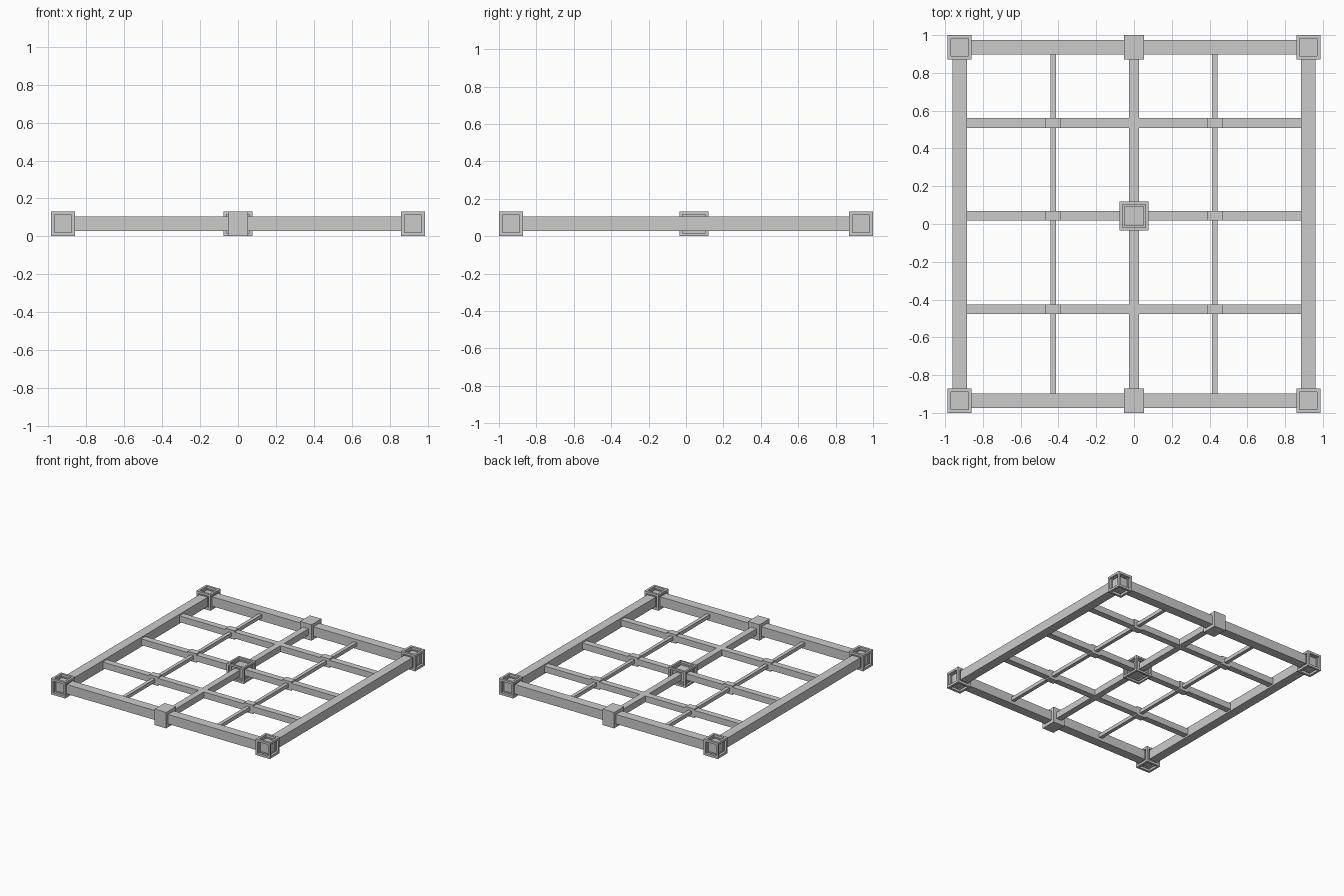
import bpy, bmesh

if "Cube" in bpy.data.objects:
    bpy.data.objects.remove(bpy.data.objects["Cube"])

ZC = 0.066          # mid height of the whole lattice
CX, CY = 0.923, 0.936   # corner centres


def box(name, loc, size, inset=0.0, depth=0.0):
    """Box from centre and size; optional recessed panel in every face."""
    bm = bmesh.new()
    bmesh.ops.create_cube(bm, size=1.0)
    bmesh.ops.scale(bm, vec=size, verts=bm.verts)
    if inset:
        for f in list(bm.faces):
            n = f.normal.copy()
            bmesh.ops.inset_region(bm, faces=[f], thickness=inset)
            r = bmesh.ops.extrude_discrete_faces(bm, faces=[f])
            for nf in r["faces"]:
                bmesh.ops.translate(bm, vec=-n * depth, verts=nf.verts)
    bm.normal_update()
    me = bpy.data.meshes.new(name)
    bm.to_mesh(me)
    bm.free()
    ob = bpy.data.objects.new(name, me)
    ob.location = loc
    bpy.context.collection.objects.link(ob)
    return ob


# Outer frame: corner blocks, rails and mid-rail blocks
for s in (-1, 1):
    side = "right" if s > 0 else "left"
    end = "back" if s > 0 else "front"
    for t in (-1, 1):
        e = "back" if t > 0 else "front"
        box(f"corner_block_{e}_{side}", (s * CX, t * CY, ZC),
            (0.128, 0.128, 0.130), 0.026, 0.026)
    box(f"rail_{side}", (s * CX, 0, ZC), (0.076, 2 * CY - 0.12, 0.077))
    box(f"rail_{end}", (0, s * CY, ZC), (2 * CX - 0.12, 0.076, 0.077))
    box(f"mid_block_{end}", (0, s * CY, ZC), (0.104, 0.128, 0.130))

# Lattice: spine, crossbars, thin bars and their joints
box("centre_spine", (0, 0, ZC), (0.051, 1.76, 0.051))
for y in (0.535, 0.044, -0.451):
    box("crossbar", (0, y, ZC), (1.774, 0.051, 0.051))
    for x in (-0.428, 0.428):
        box("bar_joint", (x, y, ZC), (0.08, 0.052, 0.072))
for x in (-0.428, 0.428):
    box("thin_bar", (x, 0, ZC), (0.029, 1.80, 0.029))

# Central hub
box("centre_hub", (0, 0.042, ZC), (0.154, 0.154, 0.130), 0.022, 0.026)
